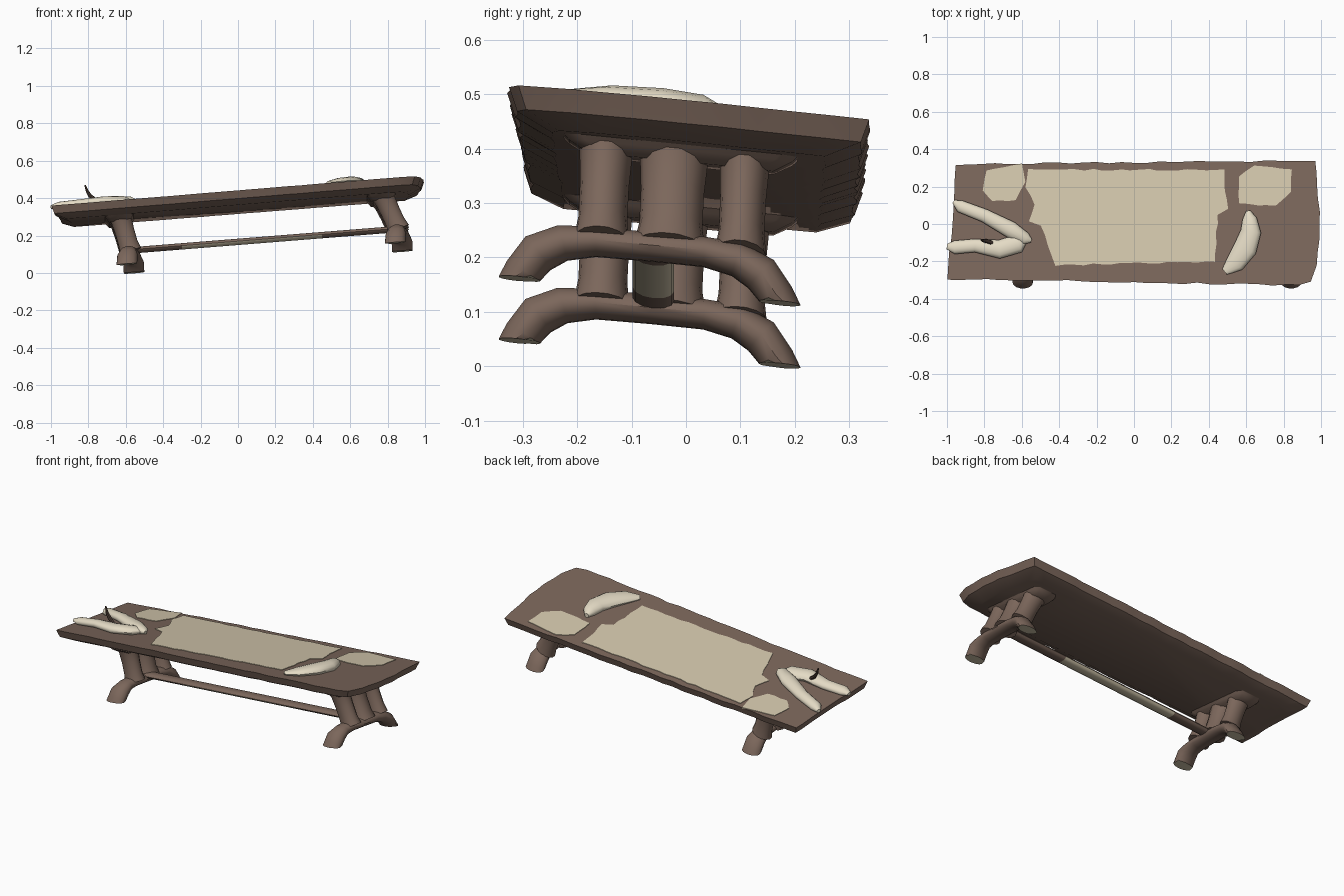
import bpy, bmesh, math, random
from mathutils import Vector

random.seed(4)
if "Cube" in bpy.data.objects:
    bpy.data.objects.remove(bpy.data.objects["Cube"])


def material(name, rgb):
    m = bpy.data.materials.new(name)
    m.use_nodes = True
    m.diffuse_color = (*rgb, 1)
    m.node_tree.nodes["Principled BSDF"].inputs["Base Color"].default_value = (*rgb, 1)
    return m


WOOD = material("brown wood", (0.20, 0.135, 0.105))
CREAM = material("cream paint", (0.66, 0.58, 0.42))
PALE = material("pale cloth", (0.78, 0.71, 0.56))
DARK = material("dark twig", (0.07, 0.045, 0.035))
X, Y, Z = Vector((1, 0, 0)), Vector((0, 1, 0)), Vector((0, 0, 1))
SOLE = -0.347


def finish(name, bm, mats, rule=None, angle=40):
    """Colour faces by rule, lean the part with the sloping table, make the object."""
    bmesh.ops.recalc_face_normals(bm, faces=bm.faces[:])
    bm.normal_update()
    for f in bm.faces:
        f.smooth = True
        if rule and rule(f):
            f.material_index = 1
    # heights are measured from the tilted table surface
    for v in bm.verts:
        v.co.z += 0.41 + 0.08 * v.co.x - 0.1 * v.co.y
    me = bpy.data.meshes.new(name)
    bm.to_mesh(me)
    bm.free()
    for m in mats:
        me.materials.append(m)
    me.set_sharp_from_angle(angle=math.radians(angle))
    ob = bpy.data.objects.new(name, me)
    bpy.context.collection.objects.link(ob)
    return ob


def skin(bm, rings):
    """Join rings of points into a closed skin with end caps."""
    loops = [[bm.verts.new(p) for p in r] for r in rings]
    n = len(loops[0])
    for a, b in zip(loops, loops[1:]):
        for i in range(n):
            j = (i + 1) % n
            bm.faces.new((a[i], a[j], b[j], b[i]))
    bm.faces.new(loops[0][::-1])
    bm.faces.new(loops[-1])


def tube(name, path, radii, mats, side=None, rule=None, sides=14, floor=None):
    """Elliptical tube along a path; radii are (sideways, across)."""
    pts = [Vector(p) for p in path]
    rings = []
    for i, p in enumerate(pts):
        t = (pts[min(i + 1, len(pts) - 1)] - pts[max(i - 1, 0)]).normalized()
        s = (side or t.cross(Z)).normalized()
        u = t.cross(s).normalized()
        ring = []
        for k in range(sides):
            a = math.tau * k / sides
            q = p + s * math.cos(a) * radii[i][0] + u * math.sin(a) * radii[i][1]
            if floor is not None:
                q.z = max(q.z, floor)
            ring.append(q)
        rings.append(ring)
    bm = bmesh.new()
    skin(bm, rings)
    return finish(name, bm, mats, rule)


def wavy(corners, step, amount):
    """Outline through the corners with a slightly uneven hand-cut edge."""
    out = []
    for i, c in enumerate(corners):
        a, b = Vector(c), Vector(corners[(i + 1) % len(corners)])
        n = max(1, round((b - a).length / step))
        for k in range(n):
            p = a.lerp(b, k / n)
            out.append(p + Vector((random.uniform(-amount, amount), random.uniform(-amount, amount))))
    return out


# Table top: uneven slab with an undercut lower edge
edge = wavy([(-0.95, 0.32), (0, 0.33), (0.97, 0.34), (0.995, 0), (0.98, -0.22), (0.95, -0.31),
             (0.88, -0.33), (0, -0.31), (-0.995, -0.295), (-0.975, 0)], 0.07, 0.005)
bm = bmesh.new()
skin(bm, [[(p.x * (1 - inset), p.y * (1 - inset / 0.33), h) for p in edge]
          for h, inset in ((0, 0), (-0.022, 0.008), (-0.042, 0.015), (-0.07, 0.08))])
finish("table_top", bm, [WOOD], angle=35)


# Painted patches on the top
def patch(name, corners):
    line = wavy(corners, 0.05, 0.005)
    b = bmesh.new()
    skin(b, [[(p.x, p.y, h) for p in line] for h in (-0.002, 0.003)])
    finish(name, b, [CREAM])


patch("cloth_patch", [(-0.57, 0.29), (0.48, 0.29), (0.5, 0.08), (0.45, 0.05), (0.43, -0.2),
                      (-0.42, -0.22), (-0.5, -0.01), (-0.56, 0.01), (-0.53, 0.1), (-0.58, 0.2)])
patch("right_mat", [(-0.79, 0.29), (-0.6, 0.325), (-0.58, 0.22), (-0.63, 0.13), (-0.76, 0.12), (-0.81, 0.18)])
patch("left_mat", [(0.56, 0.25), (0.64, 0.31), (0.84, 0.29), (0.84, 0.17), (0.76, 0.1), (0.56, 0.11)])

# Raised cloth pieces
tube("curved_cloth",
     [(0.61, 0.07, 0.012), (0.618, 0.03, 0.015), (0.625, -0.04, 0.015), (0.595, -0.13, 0.015),
      (0.54, -0.21, 0.012), (0.485, -0.255, 0.008)],
     [(0.012, 0.012), (0.038, 0.028), (0.055, 0.032), (0.063, 0.03), (0.052, 0.022), (0.02, 0.01)], [PALE])
tube("folded_cloth_back_arm",
     [(-0.965, 0.12, 0.01), (-0.93, 0.095, 0.012), (-0.8, 0.045, 0.014), (-0.66, -0.03, 0.015),
      (-0.58, -0.08, 0.014), (-0.55, -0.09, 0.01)],
     [(0.01, 0.01), (0.033, 0.022), (0.036, 0.026), (0.045, 0.028), (0.035, 0.024), (0.01, 0.01)], [PALE])
tube("folded_cloth_front_arm",
     [(-1.0, -0.12, 0.01), (-0.96, -0.125, 0.012), (-0.85, -0.115, 0.014), (-0.72, -0.135, 0.015),
      (-0.62, -0.105, 0.014), (-0.57, -0.07, 0.01)],
     [(0.015, 0.01), (0.036, 0.022), (0.036, 0.025), (0.05, 0.028), (0.05, 0.026), (0.012, 0.01)], [PALE])
tube("twig", [(-0.76, -0.1, 0.03), (-0.79, -0.09, 0.055), (-0.805, -0.09, 0.08), (-0.818, -0.085, 0.117)],
     [(0.012, 0.01), (0.012, 0.01), (0.009, 0.008), (0.004, 0.004)], [DARK], side=Y, sides=8)

# Trestles: bracket, three posts and an arched foot bar
half_foot = [(0.245, -0.365, 0.036), (0.232, -0.335, 0.036), (0.205, -0.297, 0.037),
             (0.16, -0.274, 0.033), (0.1, -0.266, 0.028), (0, -0.266, 0.027)]
foot_path = [(-y, h, r) for y, h, r in half_foot] + [(y, h, r) for y, h, r in half_foot[-2::-1]]
for label, top_x, foot_x in (("left", 0.765, 0.86), ("right", -0.635, -0.575)):
    tube(label + "_foot_bar",
         [(foot_x + 0.08 * y, y - 0.067, h) for y, h, r in foot_path],
         [(0.055 if abs(y) > 0.17 else 0.045, r) for y, h, r in foot_path],
         [WOOD, CREAM], side=X, floor=SOLE,
         rule=lambda f: f.calc_center_median().z < SOLE + 0.002)
    for part, y, r in (("front", -0.145, 0.045), ("middle", -0.02, 0.058), ("back", 0.11, 0.042)):
        steps = (0, 0.2, 0.5, 0.8, 1)
        tube(f"{label}_{part}_post",
             [(top_x + (foot_x - top_x) * t, y - 0.01 * t, -0.05 - 0.215 * t) for t in steps],
             [(r * k, 0.052 * k) for k in (1.4, 1.08, 1, 1, 1.15)], [WOOD], side=Y)
    bm = bmesh.new()
    skin(bm, [[(top_x + sx * w, sy * d - 0.01, h) for sx, sy in
               ((-1, -0.85), (-0.7, -1), (0.7, -1), (1, -0.85), (1, 0.85), (0.7, 1), (-0.7, 1), (-1, 0.85))]
              for h, w, d in ((-0.055, 0.085, 0.23), (-0.08, 0.07, 0.205), (-0.1, 0.055, 0.17))])
    finish(label + "_bracket", bm, [WOOD], angle=60)

# Long stretcher with a pale patch underneath
xs = (-0.58, -0.45, -0.3, -0.05, 0.2, 0.45, 0.65, 0.84)
tube("stretcher", [(x, -0.06, -0.25) for x in xs], [(0.038, 0.017)] * len(xs), [WOOD, CREAM], sides=12,
     rule=lambda f: f.normal.z < -0.3 and -0.3 < f.calc_center_median().x < 0.45)
